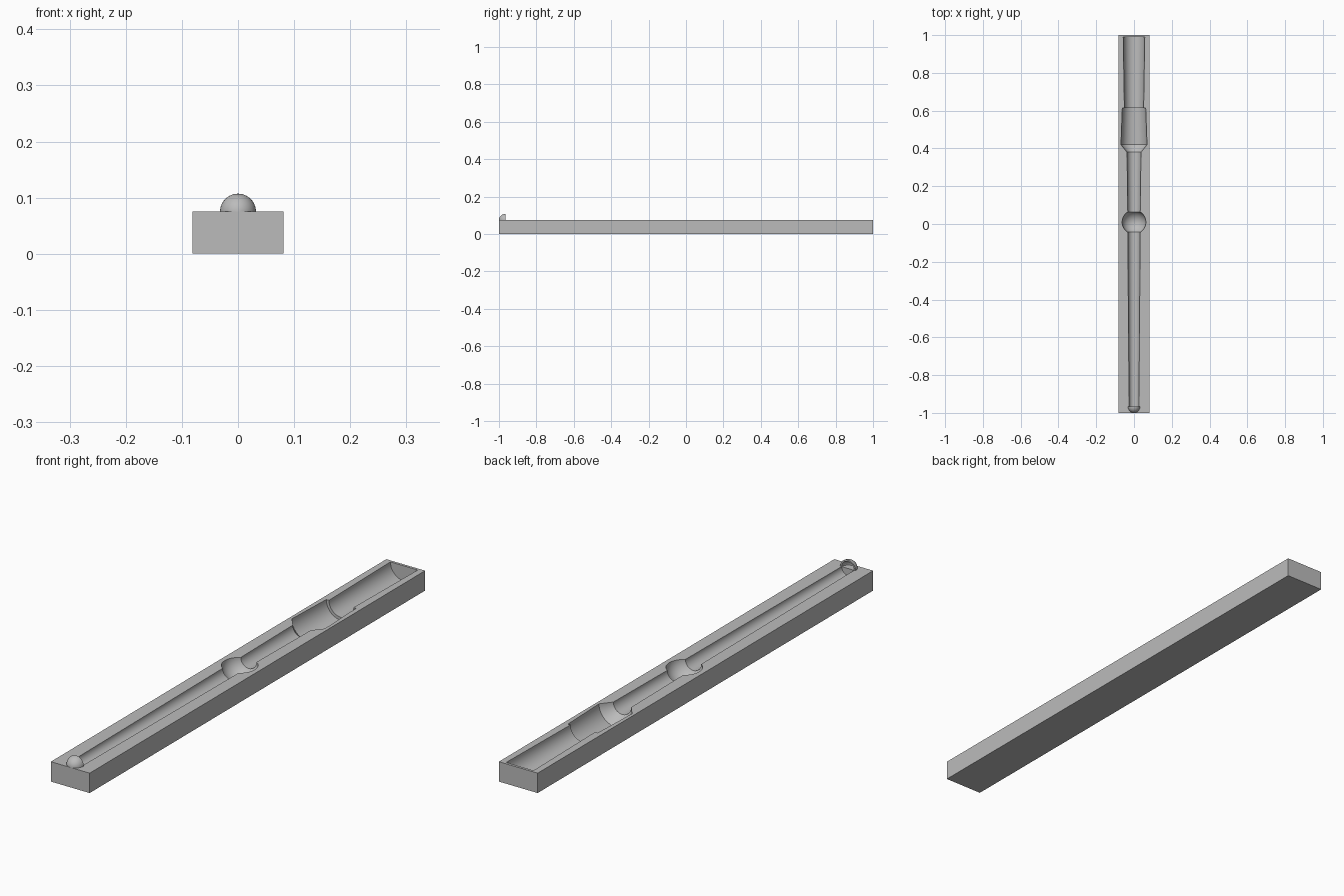
import bpy, bmesh, math

cube = bpy.data.objects.get("Cube")
if cube:
    bpy.data.objects.remove(cube, do_unlink=True)

TOP = 0.075
grey = bpy.data.materials.new("plain grey")
grey.use_nodes = True
colour = (0.5, 0.5, 0.5, 1)
grey.diffuse_color = colour
grey.node_tree.nodes["Principled BSDF"].inputs["Base Color"].default_value = colour


def add_object(name, bm):
    bmesh.ops.recalc_face_normals(bm, faces=bm.faces)
    mesh = bpy.data.meshes.new(name)
    bm.to_mesh(mesh)
    bm.free()
    mesh.materials.append(grey)
    obj = bpy.data.objects.new(name, mesh)
    bpy.context.collection.objects.link(obj)
    return obj


def revolve(name, profile, start, sweep, steps):
    """Turn (y, radius) points about the long axis at the top of the block."""
    bm = bmesh.new()
    rings = []
    for i in range(steps + 1):
        a = start + sweep * i / steps
        rings.append([bm.verts.new((r * math.cos(a), y, TOP + r * math.sin(a)))
                      for y, r in profile])
    for a, b in zip(rings, rings[1:]):
        for j in range(len(profile) - 1):
            bm.faces.new((a[j], a[j + 1], b[j + 1], b[j]))
    bmesh.ops.remove_doubles(bm, verts=bm.verts, dist=0.00001)
    return add_object(name, bm)


def smooth(obj):
    bpy.ops.object.select_all(action='DESELECT')
    obj.select_set(True)
    bpy.context.view_layer.objects.active = obj
    bpy.ops.object.shade_smooth_by_angle(angle=math.radians(30))


# Rectangular block
bm = bmesh.new()
bmesh.ops.create_cube(bm, size=1)
for v in bm.verts:
    v.co = (v.co.x * 0.162, v.co.y * 2, (v.co.z + 0.5) * TOP)
block = add_object("mould_block", bm)

# Stepped channel with a ball-shaped pocket in the middle
BALL_Y, BALL_R, NECK = 0.01, 0.063, 0.033
limit = math.acos(NECK / BALL_R)
ball = [(BALL_Y + BALL_R * math.sin(t), BALL_R * math.cos(t))
        for t in [limit * (i / 8 - 1) for i in range(17)]]
channel = [(-0.965, 0), (-0.965, 0.026)] + ball + [
    (0.38, 0.037), (0.42, 0.069), (0.615, 0.062), (0.615, 0.051),
    (0.99, 0.057), (0.99, 0)]
cutter = revolve("channel_cutter", channel, 0, math.tau, 64)
cutter.hide_render = True
cut = block.modifiers.new("channel", 'BOOLEAN')
cut.operation = 'DIFFERENCE'
cut.solver = 'EXACT'
cut.object = cutter
bpy.context.view_layer.objects.active = block
bpy.ops.object.modifier_apply(modifier=cut.name)
bpy.data.objects.remove(cutter, do_unlink=True)
smooth(block)

# Hollow half dome over the front end of the channel
outer = [(-0.965 - 0.035 * math.sin(t), 0.032 * math.cos(t))
         for t in [math.pi / 2 * i / 10 for i in range(11)]]
inner = [(-0.965 - 0.028 * math.sin(t), 0.026 * math.cos(t))
         for t in [math.pi / 2 * i / 10 for i in range(11)]]
dome = revolve("end_dome", outer[::-1] + inner, 0, math.pi, 24)
smooth(dome)
